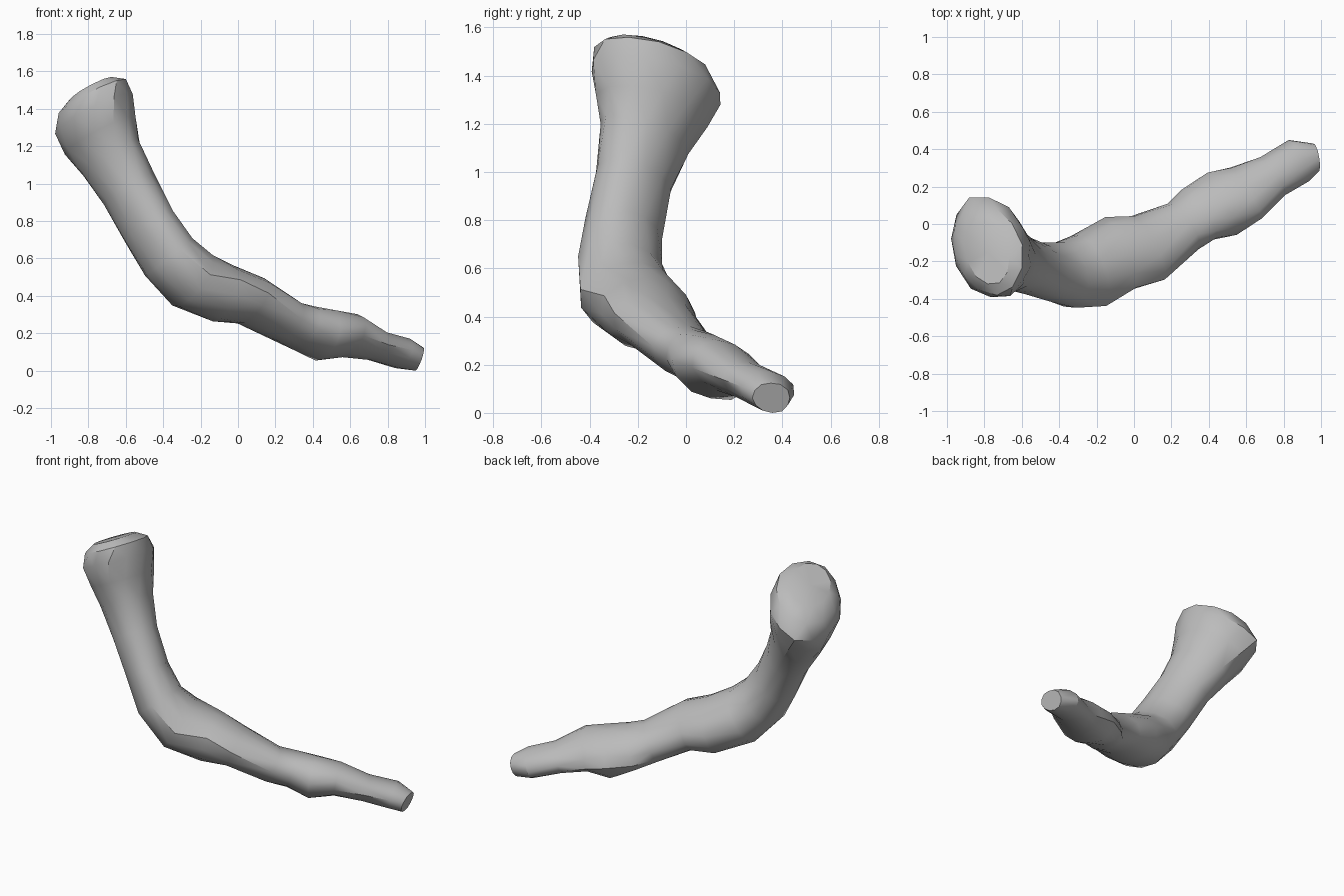
import bpy
import bmesh
import math
import random
from mathutils import Vector

default = bpy.data.objects.get("Cube")
if default:
    bpy.data.objects.remove(default, do_unlink=True)

SIDES = 12
HEAD_RINGS = 4
HEAD_AXIS = Vector((.42, -.14, -.89)).normalized()
random.seed(4)

# Cross-sections from knobbed head to narrow tip:
# centre x, y, z, half depth, half thickness
SECTIONS = [
    (-.785, -.15, 1.515, .18, .125),
    (-.78, -.135, 1.47, .255, .19),
    (-.77, -.125, 1.385, .295, .212),
    (-.735, -.145, 1.27, .25, .192),
    (-.68, -.175, 1.15, .205, .16),
    (-.585, -.22, .98, .178, .137),
    (-.475, -.255, .78, .175, .13),
    (-.37, -.275, .62, .19, .148),
    (-.245, -.245, .495, .21, .17),
    (-.08, -.16, .425, .21, .155),
    (.07, -.125, .385, .195, .13),
    (.26, -.01, .275, .148, .11),
    (.35, .055, .24, .168, .11),
    (.47, .11, .20, .185, .128),
    (.60, .165, .20, .165, .105),
    (.74, .255, .145, .12, .078),
    (.88, .34, .105, .122, .083),
    (.97, .355, .075, .08, .065),
]


def blend(value, low, high, start, end):
    """Ramp from start to end as value runs from low to high."""
    return start + (end - start) * min(max((value - low) / (high - low), 0), 1)


def make_material(name, colour):
    mat = bpy.data.materials.new(name)
    mat.use_nodes = True
    mat.diffuse_color = colour
    mat.node_tree.nodes["Principled BSDF"].inputs["Base Color"].default_value = colour
    return mat


def section_ring(bm, index):
    """Elliptical ring set square to the path, or to the head's own axis."""
    x, y, z, depth, thick = SECTIONS[index]
    if index < HEAD_RINGS:
        along = HEAD_AXIS
    else:
        before = Vector(SECTIONS[index - 1][:3])
        after = Vector(SECTIONS[min(index + 1, len(SECTIONS) - 1)][:3])
        along = (after - before).normalized()
    # Head and shaft are flattened diagonally, the limb follows its own heading
    yaw = math.radians(blend(z, 1.4, 1.1, 28, 43) + blend(x, -.4, .1, 0, -14))
    roll = math.radians(blend(x, -.25, .35, 0, -20) + blend(x, .6, .9, 0, 14))
    side = Vector((-math.sin(yaw), math.cos(yaw), 0))
    side = (side - along * side.dot(along)).normalized()
    up = along.cross(side)
    side, up = (side * math.cos(roll) + up * math.sin(roll),
                up * math.cos(roll) - side * math.sin(roll))
    ring = []
    for k in range(SIDES):
        angle = math.tau * (k + .5 * (index % 2)) / SIDES
        wobble = 1 + random.uniform(-.03, .04)
        offset = side * depth * math.cos(angle) + up * thick * math.sin(angle)
        ring.append(bm.verts.new(Vector((x, y, z)) + offset * wobble))
    return ring


# Bone shaft: staggered rings joined by triangles, closed at both ends
bm = bmesh.new()
rings = [section_ring(bm, i) for i in range(len(SECTIONS))]
for i, (a, b) in enumerate(zip(rings, rings[1:])):
    for k in range(SIDES):
        n = (k + 1) % SIDES
        if i % 2 == 0:
            bm.faces.new((a[k], a[n], b[k]))
            bm.faces.new((a[n], b[n], b[k]))
        else:
            bm.faces.new((a[k], a[n], b[n]))
            bm.faces.new((a[k], b[n], b[k]))

# Head cap and blunt tip
bmesh.ops.poke(bm, faces=[bm.faces.new(rings[0])], offset=0)
bm.faces.new(rings[-1])
bmesh.ops.recalc_face_normals(bm, faces=bm.faces[:])

# Stand the bone on the ground
floor = min(v.co.z for v in bm.verts)
bmesh.ops.translate(bm, verts=bm.verts[:], vec=(0, 0, -floor))

mesh = bpy.data.meshes.new("bent_bone")
bm.to_mesh(mesh)
bm.free()
bone = bpy.data.objects.new("bent_bone", mesh)
bpy.context.collection.objects.link(bone)
mesh.materials.append(make_material("stone_grey", (.5, .5, .5, 1)))

bpy.ops.object.select_all(action="DESELECT")
bone.select_set(True)
bpy.context.view_layer.objects.active = bone
bpy.ops.object.shade_smooth_by_angle(angle=math.radians(30))
